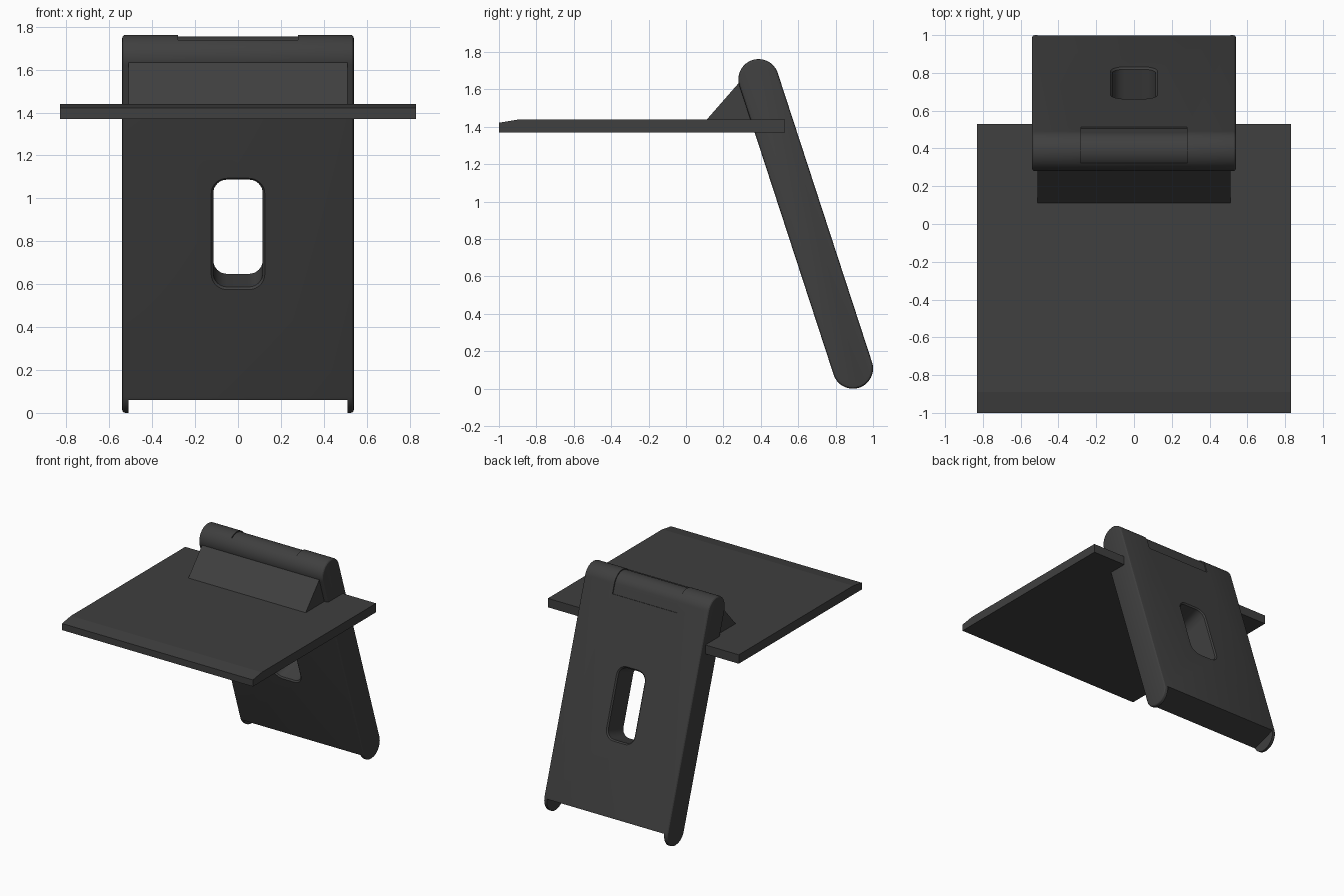
import bpy, bmesh
from math import sin, cos, pi, atan2, hypot
from mathutils import Matrix

cube = bpy.data.objects.get("Cube")
if cube:
    bpy.data.objects.remove(cube, do_unlink=True)

mat = bpy.data.materials.new("charcoal grey")
mat.use_nodes = True
COLOUR = (0.05, 0.05, 0.05, 1)
mat.diffuse_color = COLOUR
mat.node_tree.nodes["Principled BSDF"].inputs["Base Color"].default_value = COLOUR


def loft(name, rings, bevel=0.0):
    """Closed solid through matching rings of points, with capped ends."""
    bm = bmesh.new()
    loops = [[bm.verts.new(p) for p in ring] for ring in rings]
    caps = [bm.faces.new(loops[0]), bm.faces.new(loops[-1])]
    n = len(loops[0])
    for a, b in zip(loops, loops[1:]):
        for i in range(n):
            j = (i + 1) % n
            bm.faces.new((a[i], a[j], b[j], b[i]))
    bmesh.ops.recalc_face_normals(bm, faces=bm.faces)
    if bevel:
        edges = [e for f in caps for e in f.edges]
        bmesh.ops.bevel(bm, geom=edges, offset=bevel, segments=3, profile=0.5,
                        affect='EDGES')
    me = bpy.data.meshes.new(name)
    bm.to_mesh(me)
    bm.free()
    me.materials.append(mat)
    ob = bpy.data.objects.new(name, me)
    bpy.context.collection.objects.link(ob)
    return ob


def extrude_x(name, profile, half, bevel=0.0):
    return loft(name, [[(x, y, z) for y, z in profile] for x in (-half, half)], bevel)


def box(name, half, y0, y1, z0, z1):
    return extrude_x(name, [(y0, z0), (y1, z0), (y1, z1), (y0, z1)], half)


def cut(ob, cutter):
    m = ob.modifiers.new("cut", 'BOOLEAN')
    m.operation, m.solver, m.object = 'DIFFERENCE', 'EXACT', cutter
    bpy.context.view_layer.objects.active = ob
    bpy.ops.object.modifier_apply(modifier=m.name)
    bpy.data.objects.remove(cutter, do_unlink=True)


def arc(cy, cz, r, a0, a1, n):
    return [(cy + r * cos(a0 + (a1 - a0) * i / n), cz + r * sin(a0 + (a1 - a0) * i / n))
            for i in range(n + 1)]


# Leaning panel, built upright with its lower round end at the origin
R = 0.108
FOOT, HEAD = (0.892, R), (0.388, 1.654)
LEN = hypot(HEAD[0] - FOOT[0], HEAD[1] - FOOT[1])
TILT = atan2(FOOT[0] - HEAD[0], HEAD[1] - FOOT[1])
panel = extrude_x("leaning_panel",
                  arc(0, LEN, R, 0, pi, 32) + arc(0, 0, R, pi, 2 * pi, 32), 0.54, 0.015)

# Flat lower edge between the two rounded feet
cut(panel, box("foot_cutter", 0.51, -0.3, 0.3, -0.3, -0.016))


# Rounded slot with softened rims
def slot_ring(y, grow):
    w, h, r, zc = 0.115 + grow, 0.263 + grow, 0.065 + grow, LEN - 0.827
    pts = []
    for k, (sx, sz) in enumerate(((1, 1), (-1, 1), (-1, -1), (1, -1))):
        pts += arc(sx * (w - r), zc + sz * (h - r), r, k * pi / 2, (k + 1) * pi / 2, 8)
    return [(x, y, z) for x, z in pts]


cut(panel, loft("slot_cutter", [slot_ring(y, g) for y, g in (
    (-R - 0.01, 0.02), (-R + 0.01, 0), (R - 0.01, 0), (R + 0.01, 0.02))]))

# Shallow recess over the back of the rounded head
LEDGE = LEN - 0.075
recess = ([(R - 0.008, LEDGE)] + arc(0, LEN, R - 0.008, 0, 0.62 * pi, 24)
          + arc(0, LEN, R + 0.03, 0.62 * pi, 0, 24) + [(R + 0.03, LEDGE)])
cut(panel, extrude_x("recess_cutter", recess, 0.28))
panel.data.transform(Matrix.Translation((0, *FOOT)) @ Matrix.Rotation(TILT, 4, 'X'))

# Flat shelf with a chamfered front, notched around the panel
shelf = extrude_x("shelf", [(-1, 1.37), (0.53, 1.37), (0.53, 1.44), (-0.89, 1.44),
                            (-1, 1.422)], 0.83)
cut(shelf, box("notch_cutter", 0.54, 0.39, 0.7, 1.3, 1.5))

# Wedge bracing the shelf against the panel
extrude_x("brace_wedge", [(0.112, 1.44), (0.287, 1.64), (0.36, 1.64), (0.4, 1.44)], 0.51)

# Smooth the round parts, keep the edges sharp
bpy.ops.object.select_all(action='DESELECT')
panel.select_set(True)
bpy.context.view_layer.objects.active = panel
bpy.ops.object.shade_smooth_by_angle(angle=0.5)
